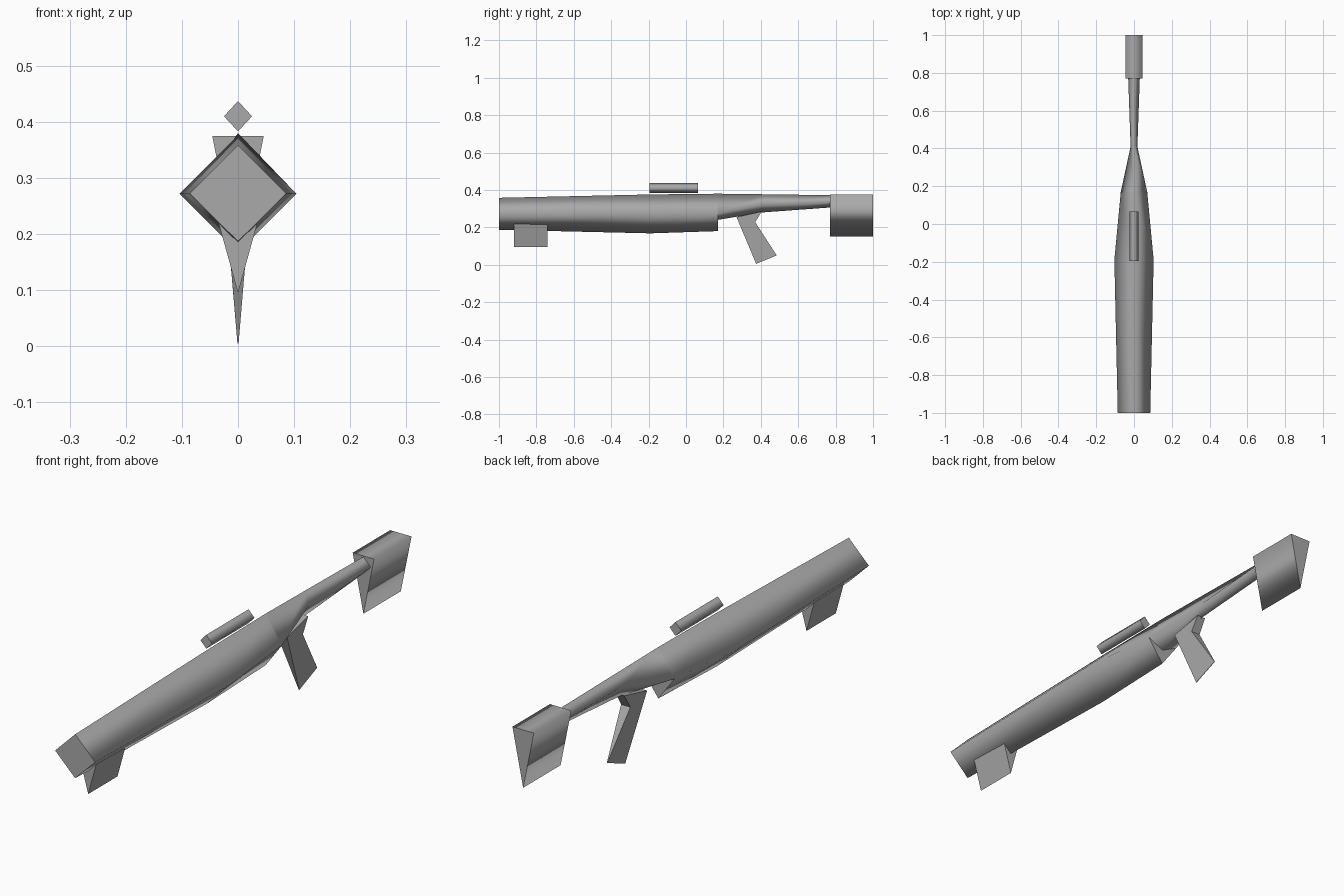
import bpy

cube = bpy.data.objects.get("Cube")
if cube:
    bpy.data.objects.remove(cube, do_unlink=True)

grey = bpy.data.materials.new("plain grey")
grey.use_nodes = True
grey.diffuse_color = (0.4, 0.4, 0.4, 1)
grey.node_tree.nodes["Principled BSDF"].inputs["Base Color"].default_value = grey.diffuse_color


def loft(name, rings, smooth=True):
    """Skin matching rings of points, closing both ends with flat caps."""
    n = len(rings[0])
    faces = [tuple(reversed(range(n)))]
    for r in range(len(rings) - 1):
        for i in range(n):
            j = (i + 1) % n
            faces.append((r * n + i, r * n + j, r * n + n + j, r * n + n + i))
    last = (len(rings) - 1) * n
    faces.append(tuple(range(last, last + n)))
    mesh = bpy.data.meshes.new(name)
    mesh.from_pydata([p for ring in rings for p in ring], [], faces)
    mesh.materials.append(grey)
    for f in mesh.polygons:
        f.use_smooth = smooth and 0 < f.index < len(faces) - 1
    obj = bpy.data.objects.new(name, mesh)
    bpy.context.collection.objects.link(obj)
    # Consistent outward faces
    bpy.context.view_layer.objects.active = obj
    bpy.ops.object.select_all(action='DESELECT')
    obj.select_set(True)
    bpy.ops.object.mode_set(mode='EDIT')
    bpy.ops.mesh.select_all(action='SELECT')
    bpy.ops.mesh.normals_make_consistent(inside=False)
    bpy.ops.object.mode_set(mode='OBJECT')
    return obj


def diamond(y, w, low, mid, top):
    return [(0, y, top), (-w, y, mid), (0, y, low), (w, y, mid)]


def wedge(y, w, low, top):
    return [(-w, y, top), (0, y, low), (w, y, top)]


# Long diamond barrel body, widest at the middle
loft("body", [diamond(-1.0, 0.086, 0.187, 0.272, 0.358),
              diamond(-0.19, 0.104, 0.168, 0.272, 0.376),
              diamond(0.17, 0.070, 0.180, 0.275, 0.380)])

# Stock tapering back to the butt
loft("stock", [diamond(0.17, 0.070, 0.240, 0.275, 0.380),
               diamond(0.41, 0.018, 0.280, 0.325, 0.377),
               diamond(0.78, 0.031, 0.307, 0.340, 0.372)])

# Butt and front grip are wedges with the sharp edge down
loft("butt", [wedge(0.77, 0.046, 0.150, 0.375), wedge(1.0, 0.046, 0.150, 0.375)])
loft("front_grip", [wedge(-0.92, 0.036, 0.095, 0.225),
                    wedge(-0.74, 0.036, 0.095, 0.225)], smooth=False)

# Sight tube
loft("sight", [diamond(y, 0.025, 0.383, 0.410, 0.437) for y in (-0.195, 0.065)])

# Rear grip: bent side profile (y, z, half width) thinning to an edge at the foot
profile = [(0.27, 0.255, 0.022), (0.375, 0.005, 0.001), (0.485, 0.05, 0.001),
           (0.37, 0.228, 0.020), (0.405, 0.285, 0.018)]
loft("rear_grip", [[(s * w, y, z) for y, z, w in profile] for s in (-1, 1)], smooth=False)
